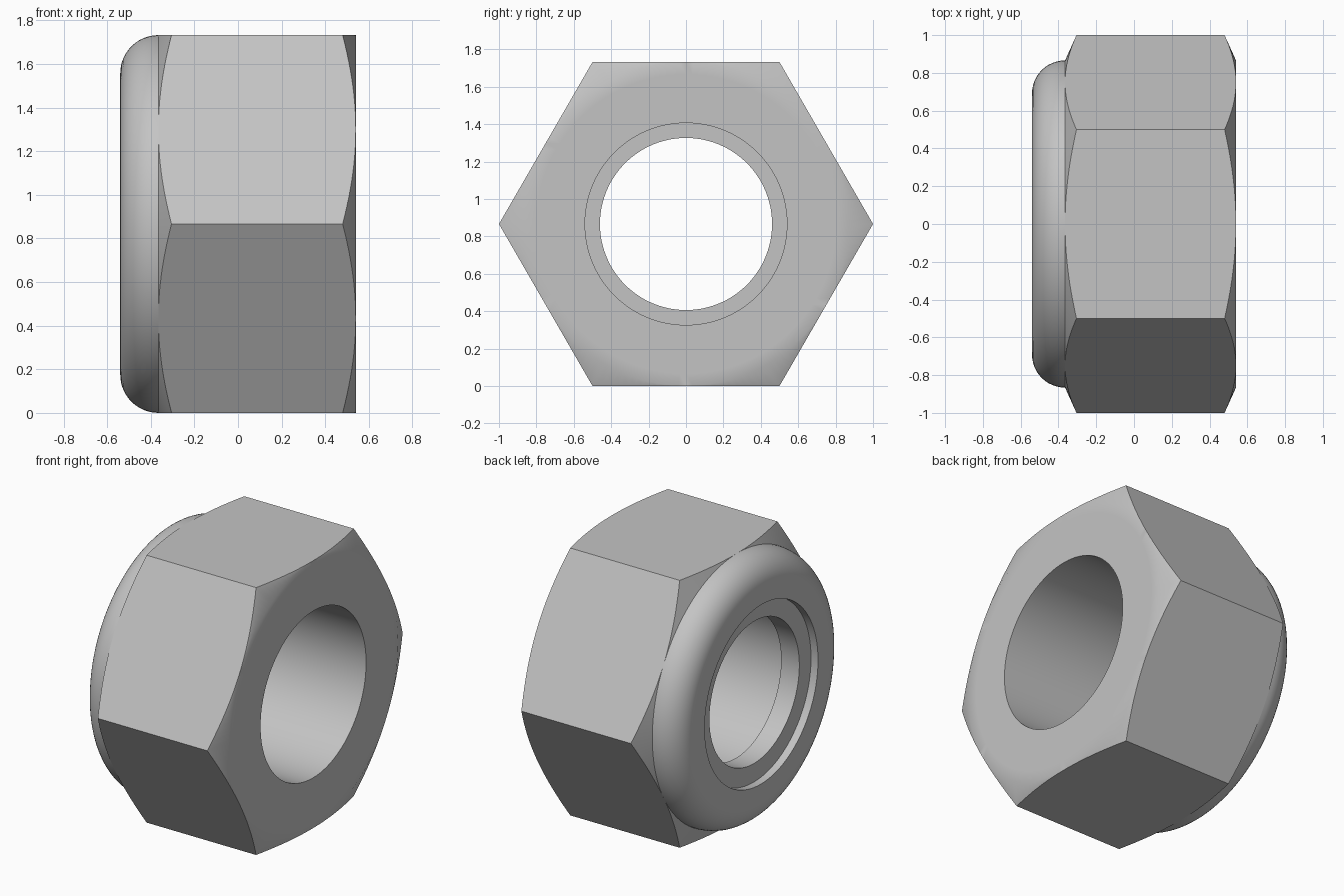
import bpy, bmesh
from math import sin, cos, pi, radians

if "Cube" in bpy.data.objects:
    bpy.data.objects.remove(bpy.data.objects["Cube"], do_unlink=True)

STEPS = 144            # multiple of 12, so corners and flat centres get a vertex
FLAT = 3 ** 0.5 / 2    # distance from axis to each flat
END, SHOULDER, RIM = 0.54, -0.365, -0.54

steel = bpy.data.materials.new("grey_steel")
steel.use_nodes = True
grey = (0.55, 0.55, 0.55, 1)
steel.diffuse_color = grey
steel.node_tree.nodes["Principled BSDF"].inputs["Base Color"].default_value = grey


def lathe(name, profile):
    """Sweep a closed (x, radius) profile, which may vary with angle, about x."""
    bm = bmesh.new()
    rings = []
    for i in range(STEPS):
        a = 2 * pi * i / STEPS
        rings.append([bm.verts.new((x, r * cos(a), FLAT + r * sin(a)))
                      for x, r in profile(a)])
    n = len(rings[0])
    for i in range(STEPS):
        p, q = rings[i], rings[(i + 1) % STEPS]
        for j in range(n):
            k = (j + 1) % n
            bm.faces.new((p[j], p[k], q[k], q[j]))
    bmesh.ops.remove_doubles(bm, verts=bm.verts, dist=0.00005)
    bmesh.ops.recalc_face_normals(bm, faces=bm.faces)
    mesh = bpy.data.meshes.new(name)
    bm.to_mesh(mesh)
    bm.free()
    mesh.materials.append(steel)
    obj = bpy.data.objects.new(name, mesh)
    bpy.context.collection.objects.link(obj)
    bpy.ops.object.select_all(action='DESELECT')
    obj.select_set(True)
    bpy.context.view_layer.objects.active = obj
    bpy.ops.object.shade_smooth_by_angle(angle=radians(30))
    return obj


def nut_profile(a):
    # Hexagon radius at this angle, and the conical chamfer it cuts through
    hexagon = FLAT / cos(a % (pi / 3) - pi / 6)
    chamfer = 0.45 * (hexagon - FLAT)
    body = [(END, 0.54), (END, 0.8), (END, FLAT),
            (END - chamfer, hexagon), (SHOULDER + chamfer, hexagon)]
    # Rounded collar
    size = SHOULDER - RIM
    collar = [(SHOULDER - size * sin(t * pi / 24),
               FLAT - size * (1 - cos(t * pi / 24))) for t in range(13)]
    # Recess for the locking ring, back to the bore
    recess = [(RIM, 0.58), (-0.36, 0.58), (-0.36, 0.54)]
    return body + collar + recess


def ring_profile(a):
    return [(-0.49, 0.585), (-0.49, 0.46), (-0.36, 0.46), (-0.36, 0.585)]


lathe("hex_nut_body", nut_profile)
lathe("locking_ring", ring_profile)
